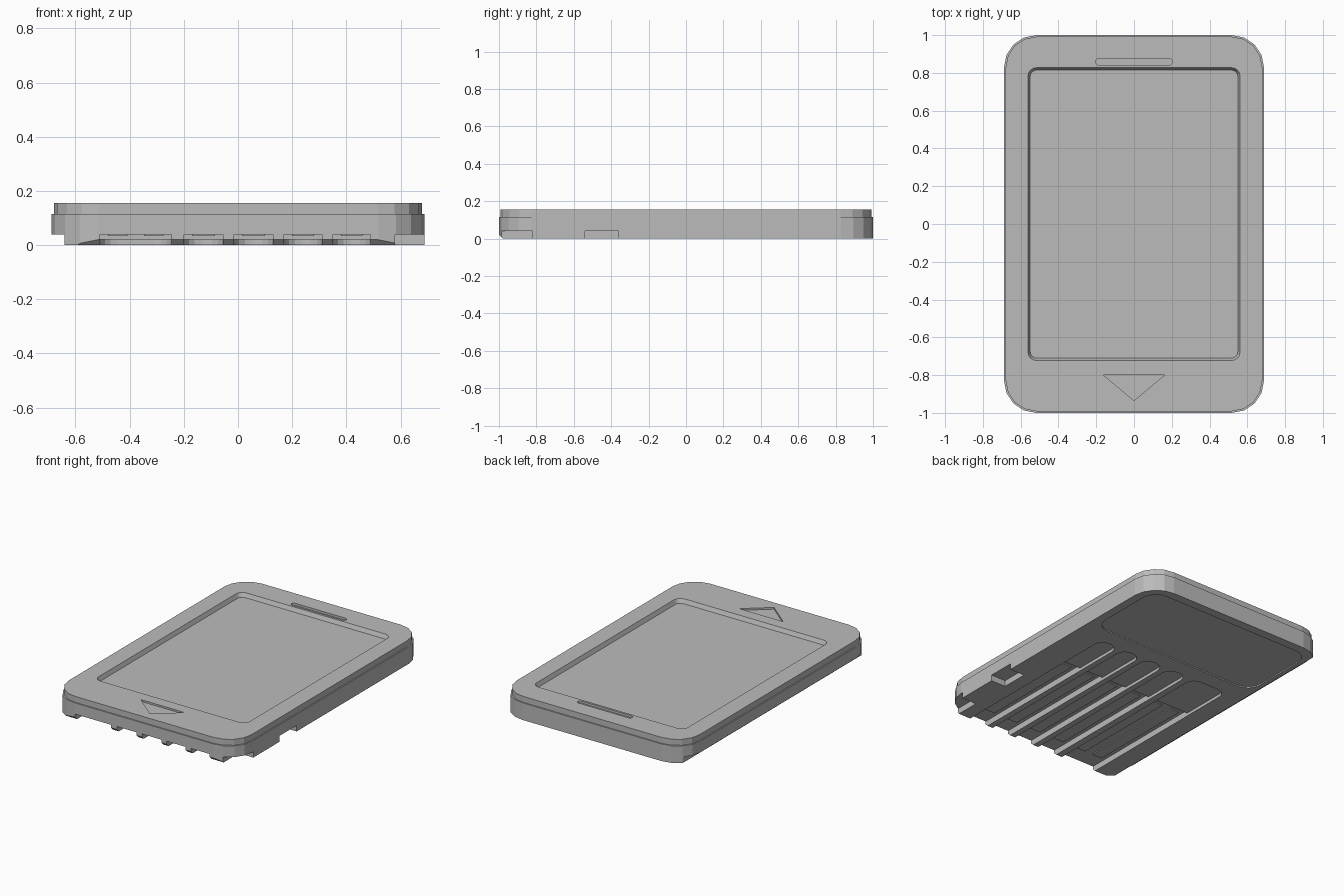
import bpy, bmesh, math

if "Cube" in bpy.data.objects:
    bpy.data.objects.remove(bpy.data.objects["Cube"])

grey = bpy.data.materials.new("light_grey_plastic")
grey.diffuse_color = (0.5, 0.5, 0.5, 1)
grey.use_nodes = True
grey.node_tree.nodes["Principled BSDF"].inputs["Base Color"].default_value = grey.diffuse_color


def rounded(x0, x1, y0, y1, r, seg=4):
    """Outline of a rounded rectangle, counter-clockwise."""
    pts = []
    for cx, cy, a0 in ((x1 - r, y1 - r, 0), (x0 + r, y1 - r, 90),
                       (x0 + r, y0 + r, 180), (x1 - r, y0 + r, 270)):
        for i in range(seg + 1):
            a = math.radians(a0 + 90 * i / seg)
            pts.append((cx + r * math.cos(a), cy + r * math.sin(a)))
    return pts


def rect(x0, x1, y0, y1):
    return [(x0, y0), (x1, y0), (x1, y1), (x0, y1)]


def prism(name, low, z0, z1, high=None):
    """Closed solid between two outlines with equal point counts."""
    high = high or low
    bm = bmesh.new()
    a = [bm.verts.new((x, y, z0)) for x, y in low]
    b = [bm.verts.new((x, y, z1)) for x, y in high]
    n = len(a)
    bm.faces.new(a[::-1])
    bm.faces.new(b)
    for i in range(n):
        j = (i + 1) % n
        bm.faces.new((a[i], a[j], b[j], b[i]))
    bmesh.ops.recalc_face_normals(bm, faces=bm.faces)
    me = bpy.data.meshes.new(name)
    bm.to_mesh(me)
    bm.free()
    ob = bpy.data.objects.new(name, me)
    me.materials.append(grey)
    bpy.context.collection.objects.link(ob)
    return ob


def cut(target, cutter):
    """Subtract the cutter, bake the result and remove the cutter."""
    mod = target.modifiers.new("cut", 'BOOLEAN')
    mod.operation = 'DIFFERENCE'
    mod.solver = 'EXACT'
    mod.object = cutter
    dg = bpy.context.evaluated_depsgraph_get()
    me = bpy.data.meshes.new_from_object(target.evaluated_get(dg))
    target.modifiers.clear()
    target.data = me
    bpy.data.objects.remove(cutter)


# Lower shell
shell = prism("lower_shell", rounded(-0.688, 0.688, -1, 1, 0.17), 0, 0.115)

# Undercut along the left side, notched front right corner, right side notch
cut(shell, prism("c", rect(-0.8, -0.64, -1.1, 1.1), -0.1, 0.04))
cut(shell, prism("c", rect(0.58, 0.8, -1.1, -0.82), -0.1, 0.04))
cut(shell, prism("c", rect(0.58, 0.8, -0.54, -0.36), -0.1, 0.04))

# Small chamfer on the bottom front edge
cut(shell, prism("c", rect(-0.9, 0.9, -1.1, -0.96), -0.02, 0.02,
                 rect(-0.9, 0.9, -1.1, -1.0)))

# Contact slots: shallow round-ended channel, deeper towards the front
slots = [(-0.51, -0.245), (-0.2, -0.055), (-0.015, 0.13), (0.17, 0.31), (0.35, 0.49)]
for x0, x1 in slots:
    cut(shell, prism("c", rounded(x0, x1, -1.3, 0.27, 0.065), -0.1, 0.02))
    cut(shell, prism("c", rect(x0, x1, -1.2, -0.1), -0.1, 0.04))

# Shallow label area on the underside
cut(shell, prism("c", rounded(-0.61, 0.63, 0.38, 0.94, 0.1), -0.1, 0.008))

# Contact plates at the bottom of the slots
for k, (x0, x1) in enumerate(slots):
    count = 2 if x1 - x0 > 0.2 else 1
    w = (x1 - x0) / count
    for i in range(count):
        a = x0 + i * w + 0.03
        prism(f"contact_{k}_{i}", rect(a, a + w - 0.06, -0.88, -0.14), 0.033, 0.042)

# Upper cover, slightly smaller than the shell
cover = prism("upper_cover", rounded(-0.68, 0.68, -0.992, 0.992, 0.165), 0.115, 0.155)

# Sunken front label with slanted walls
cut(cover, prism("c", rounded(-0.55, 0.55, -0.71, 0.815, 0.035), 0.128, 0.156,
                 rounded(-0.562, 0.562, -0.723, 0.828, 0.045)))
# Grip groove
cut(cover, prism("c", rounded(-0.203, 0.203, 0.842, 0.876, 0.0165), 0.14, 0.2))
# Insert-direction triangle
cut(cover, prism("c", [(-0.162, -0.8), (0, -0.935), (0.162, -0.8)], 0.143, 0.2))
